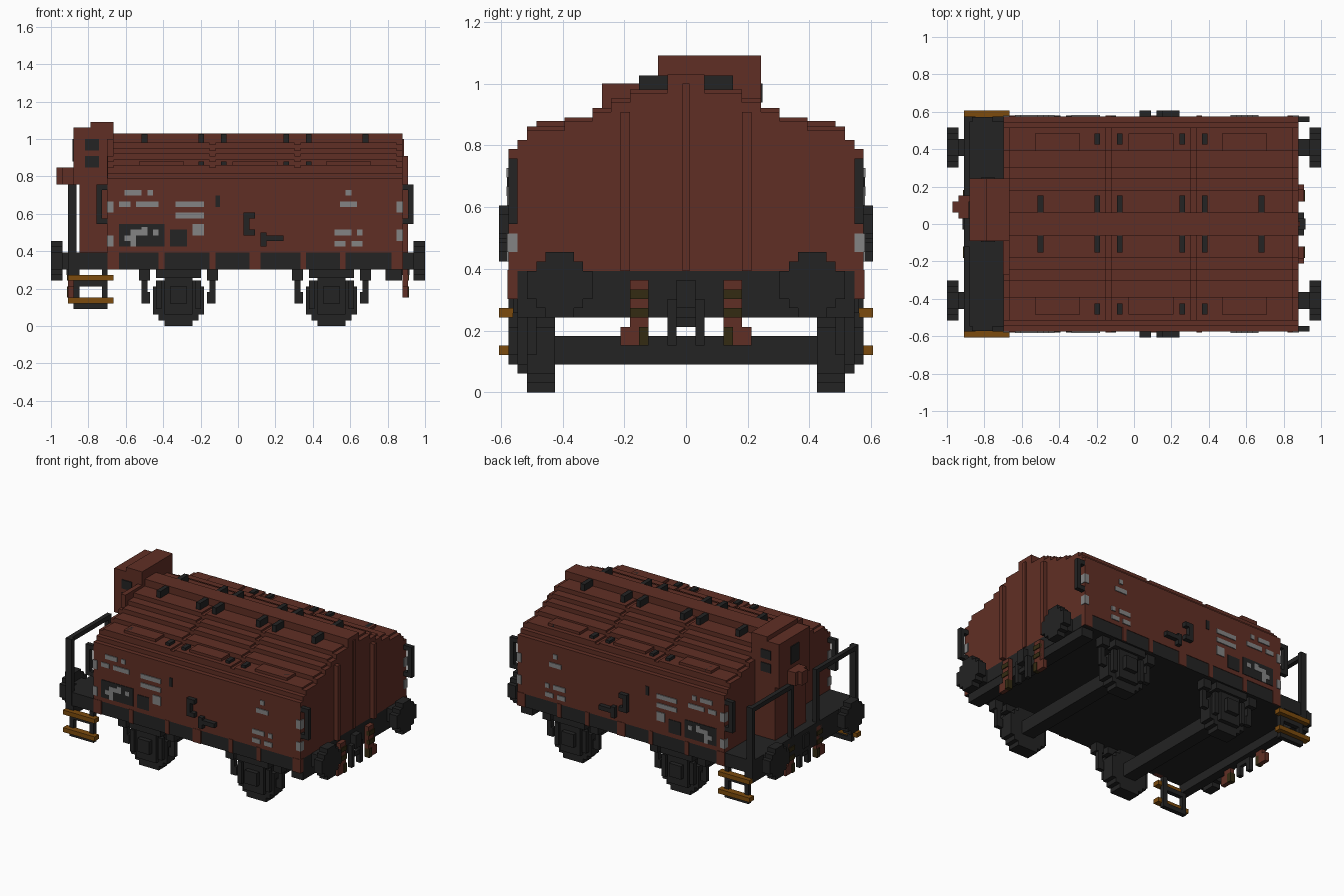
import bpy, bmesh
from mathutils import Vector

cube = bpy.data.objects.get("Cube")
if cube:
    bpy.data.objects.remove(cube, do_unlink=True)

U = 1 / 33  # one block of the model


def material(name, colour):
    m = bpy.data.materials.new(name)
    m.use_nodes = True
    m.diffuse_color = (*colour, 1)
    m.node_tree.nodes["Principled BSDF"].inputs["Base Color"].default_value = (*colour, 1)
    return m


RED = material("rust red", (.118, .028, .018))
DARK = material("dark iron", (.017, .017, .017))
GREY = material("pale grey", (.23, .23, .23))
OCHRE = material("ochre wood", (.2, .07, .004))
OLIVE = material("dark olive", (.034, .024, .006))


def finish(name, mat, bm, mirror):
    bmesh.ops.recalc_face_normals(bm, faces=bm.faces)
    mesh = bpy.data.meshes.new(name)
    bm.to_mesh(mesh)
    bm.free()
    mesh.materials.append(mat)
    ob = bpy.data.objects.new(name, mesh)
    bpy.context.collection.objects.link(ob)
    if mirror:
        mod = ob.modifiers.new("Mirror", 'MIRROR')
        mod.use_axis = ('x' in mirror, 'y' in mirror, False)
        mod.use_mirror_merge = False
    return ob


def boxes(name, mat, spans, mirror=""):
    """Blocks given as (x0, x1, y0, y1, z0, z1) in block units."""
    bm = bmesh.new()
    for x0, x1, y0, y1, z0, z1 in spans:
        new = bmesh.ops.create_cube(bm, size=1)["verts"]
        lo, hi = Vector((x0, y0, z0)), Vector((x1, y1, z1))
        for v in new:
            v.co = [(a + b) / 2 + c * (b - a) for a, b, c in zip(lo, hi, v.co)]
            v.co *= U
    return finish(name, mat, bm, mirror)


def prism(name, mat, outline, axis, lo, hi, mirror=""):
    """Extrude an outline along x or y."""
    bm = bmesh.new()
    place = (lambda a, b: (lo, a, b)) if axis == 'x' else (lambda a, b: (a, lo, b))
    face = bm.faces.new([bm.verts.new(Vector(place(a, b)) * U) for a, b in outline])
    new = bmesh.ops.extrude_face_region(bm, geom=[face])["geom"]
    shift = Vector((hi - lo, 0, 0) if axis == 'x' else (0, hi - lo, 0)) * U
    bmesh.ops.translate(bm, vec=shift, verts=[v for v in new if isinstance(v, bmesh.types.BMVert)])
    return finish(name, mat, bm, mirror)


def stair_disc(cx, cz, r):
    """Blocky circle outline with two steps in each corner."""
    q = [(r, r - 2), (r - 1, r - 2), (r - 1, r - 1), (r - 2, r - 1), (r - 2, r)]
    pts = q + [(-a, b) for a, b in reversed(q)]
    pts += [(-a, -b) for a, b in pts]
    return [(cx + a, cz + b) for a, b in pts]


# Body with stepped roof
treads = [(19, 26), (18, 27), (17, 28), (13, 29), (10, 30), (8, 31), (6, 32), (2, 33)]
half = [(19, 13)]
for i, (y, z) in enumerate(treads):
    half.append((y, z))
    if i + 1 < len(treads):
        half.append((treads[i + 1][0], z))
half.append((2, 34))
prism("body", RED, half + [(-y, z) for y, z in reversed(half)], 'x', -23, 29)
boxes("end_wall_post", RED, [(29, 30, 6, 7, 13, 30), (29, 29.3, 0, .4, 13, 33)], "y")

# Roof lids, built as boards on each tread
lids = []
for x0, x1 in ((-22, -5), (-4, 10), (11, 28)):
    for (y1, z), (y0, _) in zip(treads[2:], treads[3:]):
        lids.append((x0, x1, y0, y1, z, z + .4))
    mid = (x0 + x1) / 2
    lids.append((mid - 4, mid + 4, 13, 16, 28, 29))
boxes("roof_lids", RED, lids, "y")
hinges = []
for x in (-17, -7, -3, 8, 12, 22):
    hinges += [(x, x + 1, 2, 5, 32, 33.9), (x, x + 1, 14, 16, 28, 29)]
boxes("lid_hinges", DARK, hinges, "y")

# Underframe with red posts along the sides
boxes("underframe", DARK, [(-30, 29, -18.9, 18.9, 10, 13)])
boxes("end_beam", DARK, [(26, 28.9, -18, 18, 8, 10), (-30, -28, -18, 18, 8, 10)])
posts = [(x, x + 1, 18.5, 19.1, 10, 13.1) for x in (-14, -5, 11, 18)]
posts += [(x, x + 2, 18, 19.1, 10, 13.1) for x in (-23, 2, 27.1)]
boxes("frame_posts", RED, posts, "y")

# Wheels, axles, axle boxes and spring hangers
for tag, c in (("cabin_end", -10.5), ("plain_end", 16.5)):
    prism("wheel_" + tag, DARK, stair_disc(c, 4.5, 4.5), 'y', 14, 17, "y")
    boxes("axle_" + tag, DARK, [(c - 1.5, c + 1.5, -14, 14, 3, 6)])
    gear = [(c - 2.5, c + 2.5, 17, 18, 2, 9), (c - 1.5, c + 1.5, 18, 19, 4, 7),
            (c - 4, c + 4, 16, 18.5, 8.5, 10)]
    for s in (-1, 1):
        gear += [(c + s * 3.5 - .5, c + s * 3.5 + .5, 17, 18, 3, 8),
                 (c + s * 6 - 1, c + s * 6 + 1, 16, 18, 8, 10),
                 (c + s * 6 - .5, c + s * 6 + .5, 16, 17, 4, 8),
                 (c + s * 5.5 - .5, c + s * 5.5 + .5, 16, 17, 4, 6)]
    boxes("axle_gear_" + tag, DARK, gear, "y")

# Buffers, coupling and hoses at both ends
disc = [(y, z) for y, z in stair_disc(13.5, 11.5, 3.5)]
prism("buffer_disc", DARK, disc, 'x', 31, 33, "xy")
boxes("buffer_shank", DARK, [(28, 31, 12, 15, 10, 13)], "xy")
boxes("coupling", DARK, [(29, 30, 1, 2, 5, 10), (29, 29.8, 0, 1, 7, 8),
                         (28, 30.3, 0, 1, 9, 12)], "xy")
boxes("hose", RED, [(29, 30, 4, 6, 7, 12), (29, 30, 5, 7, 5, 7)], "xy")
boxes("hose_bands", OLIVE, [(29.5, 30.2, 4, 6, z, z + 1) for z in (8, 10)]
      + [(29, 30.2, 4, 5, 5, 7)], "xy")

# Brake cabin with windows, lamp and wall strip
boxes("cabin", RED, [(-28, -23, -3, 8, 13, 25), (-29, -26, -3, 8, 25, 35),
                     (-26, -22, -3, 8, 25, 36)])
boxes("cabin_wall_strip", RED, [(-23.1, -22, -9, 8, 26, 33)])
boxes("cabin_windows", DARK, [(-27, -24.5, -3.2, 8.2, z, z + 2) for z in (28, 31)]
      + [(-29.2, -28, 1, 4, 29, 33)])
boxes("cabin_lamp", RED, [(-31, -28, 1, 5, 25, 28), (-32, -31, 2, 4, 25, 28)])

# Platform handrails
boxes("platform_rail", DARK, [(-30, -28.5, 18, 19, 8, 25), (-30, -29, 4, 18, 24, 25),
                              (-30, -29, 4, 5, 13, 25)], "y")
boxes("corner_handles", DARK, [(30, 31, 18, 19, 18, 25), (29, 30, 18, 19, 18, 19),
                               (29, 30, 18, 19, 24, 25), (-25, -24, 18, 19, 18, 25),
                               (-24, -23, 18, 19, 18, 19), (-24, -23, 18, 19, 24, 25)], "y")

# Wooden steps on iron brackets
boxes("step_boards", OCHRE, [(-30, -22, 18.5, 20, z, z + 1) for z in (4, 8)], "y")
boxes("step_brackets", DARK, [(-29, -28, 18, 19, 3, 10), (-24, -23, 18, 19, 3, 10),
                              (-28, -24, 18, 19, 3, 4), (-28, -24, 18, 19, 7, 8)], "y")

# Side levers
boxes("side_levers", DARK, [(1, 2, 19, 20, 16, 20), (2, 3, 19, 20, 19, 20),
                            (2, 3, 19, 20, 16, 17), (4, 5, 19, 20, 14, 16.5),
                            (5, 8, 19, 20, 15, 16)], "y")


# Painted side panels and markings as thin plates
def plates(name, mat, rects, out):
    boxes(name, mat, [(x, x + w, 18.9, 19 + out, z, z + h) for x, z, w, h in rects], "y")


plates("dark_panels", DARK, [(-21, 14, 8, 4), (-12, 14, 3, 3), (-4, 21, .8, 2)], .12)
plates("markings", GREY, [
    (-20, 23, 3, 1), (-16, 23, 1, 1), (-21, 21, 2, 1), (-18, 21, 4, 1),
    (-11, 21, 5, 1), (-11, 19, 5, 1), (-8, 16, 2, 2), (19, 23, 1, 1),
    (18, 21, 3, 1), (17, 16, 3, 1), (21, 16, 1, 1), (17, 14, 2, 1), (20, 14, 2, 1),
    (-20, 15, 2, 1), (-19, 14, 1, 3), (-18, 16, 2, 1), (-17, 17, 1, .5), (-15, 16, 1, 1)], .2)
boxes("corner_markings", GREY, [(-23.1, -22, 18, 19.15, z, z + 2) for z in (14, 20)]
      + [(28, 29.15, 18, 19.15, z, z + 2) for z in (15, 20)], "y")
